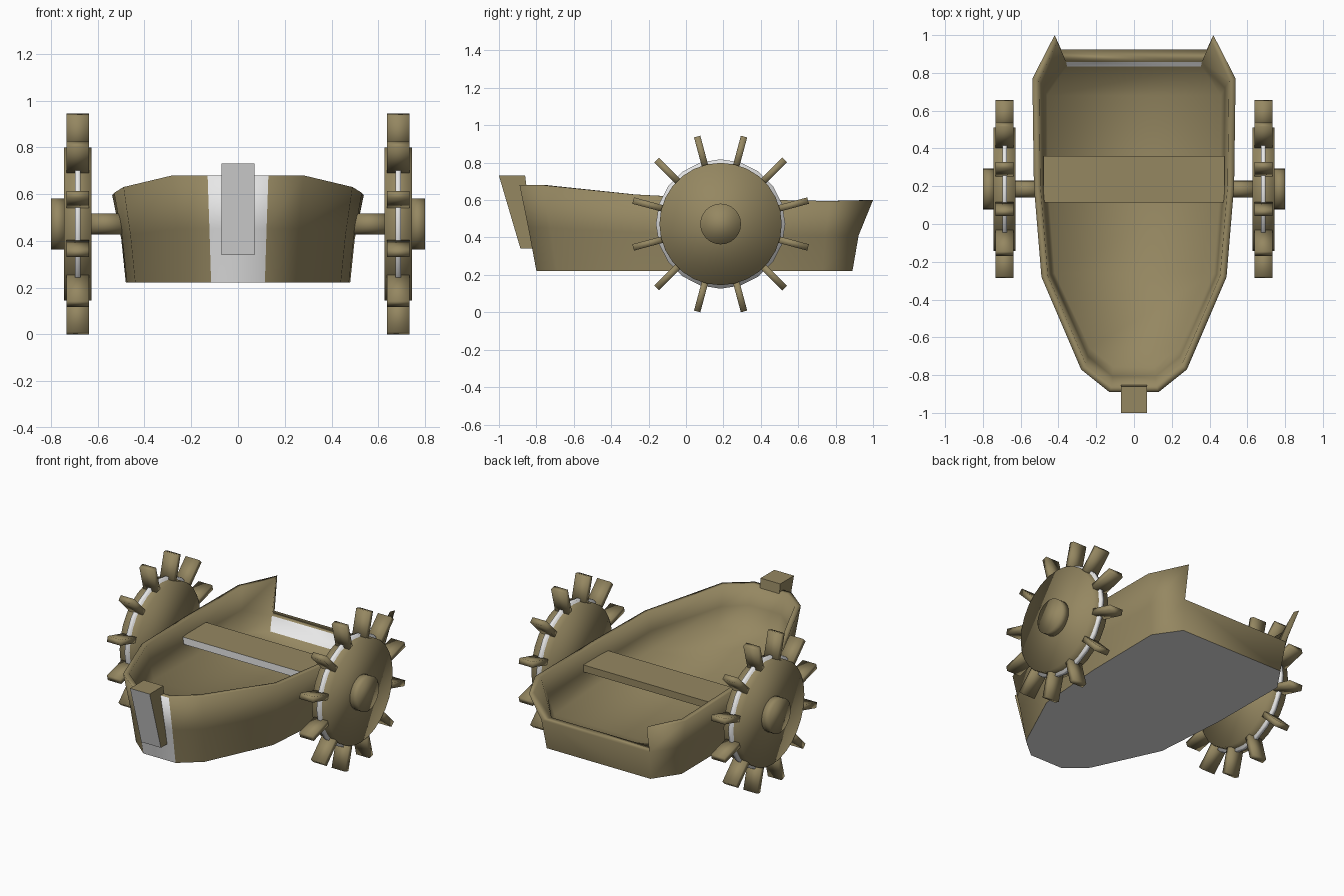
import bpy, bmesh, math
from mathutils import Vector, Matrix

if "Cube" in bpy.data.objects:
    bpy.data.objects.remove(bpy.data.objects["Cube"])


def material(name, col):
    m = bpy.data.materials.new(name)
    m.diffuse_color = (*col, 1)
    m.use_nodes = True
    m.node_tree.nodes["Principled BSDF"].inputs["Base Color"].default_value = m.diffuse_color
    return m


WOOD = material("brown wood", (0.30, 0.243, 0.12))
PALE = material("pale grey", (0.8, 0.8, 0.8))


def finish(name, bm, mats, smooth=True):
    bmesh.ops.recalc_face_normals(bm, faces=bm.faces)
    for f in bm.faces:
        f.smooth = smooth
    me = bpy.data.meshes.new(name)
    bm.to_mesh(me)
    bm.free()
    for m in mats:
        me.materials.append(m)
    ob = bpy.data.objects.new(name, me)
    bpy.context.collection.objects.link(ob)
    return ob


def box(bm, x0, x1, y0, y1, z0, z1, top_y=None):
    """Box, optionally with a different y range at the top."""
    res = bmesh.ops.create_cube(bm, size=1)
    for v in res["verts"]:
        top = v.co.z > 0
        ys = top_y if top and top_y else (y0, y1)
        v.co = Vector((x1 if v.co.x > 0 else x0,
                       ys[1] if v.co.y > 0 else ys[0],
                       z1 if top else z0))
    return res["verts"]


def pale_front(bm):
    bmesh.ops.recalc_face_normals(bm, faces=bm.faces)
    bm.normal_update()
    for f in bm.faces:
        if f.normal.y < -0.7:
            f.material_index = 1


# hull: stations from bow to stern = rim point, bottom point, floor point
STATIONS = [
    ((0.13, -0.89, 0.68), (0.115, -0.80), (0.11, -0.757, 0.45), (-0.35, 0.95)),
    ((0.28, -0.77, 0.68), (0.245, -0.69), (0.235, -0.655, 0.44), (-0.78, 0.66)),
    ((0.49, -0.28, 0.63), (0.44, -0.27), (0.42, -0.26, 0.405), (-0.97, 0.2)),
    ((0.53, 0.20, 0.605), (0.475, 0.20), (0.455, 0.20, 0.37), (-1.0, 0.0)),
    ((0.538, 0.77, 0.595), (0.48, 0.73), (0.46, 0.68, 0.335), (-1.0, -0.3)),
    ((0.42, 1.00, 0.60), (0.37, 0.89), (0.355, 0.835, 0.32), (-0.37, -0.93)),
]
Z_BOTTOM = 0.222


def section(i):
    rim, bot, floor, inw = STATIONS[i]
    rim, low = Vector(rim), Vector((*bot, Z_BOTTOM))
    floor, inw = Vector(floor), Vector((*inw, 0))
    last = i == len(STATIONS) - 1
    mid = low.lerp(rim, 0.48 - 0.036 * i)
    mid.z = low.z + (rim.z - low.z) * 0.5
    inner = rim + inw * 0.035
    in_mid = mid + inw * 0.07 if last else inner.lerp(floor, 0.5)
    return [low, mid, rim, inner, in_mid, floor]


bm = bmesh.new()
right = [[bm.verts.new(p) for p in section(i)] for i in range(len(STATIONS))]
left = [[bm.verts.new((-v.co.x, v.co.y, v.co.z)) for v in s] for s in right]
loop = left[::-1] + right
for a, b in zip(loop, loop[1:]):
    for j in range(5):
        f = bm.faces.new((a[j], b[j], b[j + 1], a[j + 1]))
        if j < 2 and a is left[0]:
            f.material_index = 1          # pale bow strip
L, R = left[-1], right[-1]
bm.faces.new((L[0], R[0], R[1], L[1]))    # transom outside
bm.faces.new((L[1], R[1], R[4], L[4]))    # transom top
bm.faces.new((L[4], R[4], R[5], L[5])).material_index = 1   # transom inside
for s in (L, R):
    bm.faces.new((s[1], s[2], s[3], s[4]))  # stern wing ends
# bottom and floor as strips across the hull
for a, b, c, d in zip(left, right, left[1:], right[1:]):
    bm.faces.new((a[0], b[0], d[0], c[0])).material_index = 1
    bm.faces.new((a[5], b[5], d[5], c[5]))
keel = {s[0] for s in loop}
for e in bm.edges:                        # crisp bottom edge
    if e.verts[0] in keel and e.verts[1] in keel:
        e.smooth = False
finish("hull", bm, (WOOD, PALE))

# seat plank
bm = bmesh.new()
box(bm, -0.48, 0.48, 0.115, 0.36, 0.482, 0.527)
pale_front(bm)
finish("seat", bm, (WOOD, PALE), smooth=False)

# leaning bow post
bm = bmesh.new()
box(bm, -0.07, 0.07, -0.885, -0.81, 0.34, 0.73, top_y=(-1.0, -0.86))
pale_front(bm)
finish("bow_post", bm, (WOOD, PALE), smooth=False)

# paddle wheels
CY, CZ = 0.185, 0.472


def drum(name, side, x0, x1, r, mat, segs=24):
    bm = bmesh.new()
    m = (Matrix.Translation((side * (x0 + x1) / 2, CY, CZ))
         @ Matrix.Rotation(math.pi / 2, 4, 'Y'))
    bmesh.ops.create_cone(bm, cap_ends=True, segments=segs, radius1=r,
                          radius2=r, depth=x1 - x0, matrix=m)
    finish(name, bm, (mat,))


for side, tag in ((1, "right"), (-1, "left")):
    drum(tag + "_axle", side, 0.49, 0.64, 0.045, WOOD, 16)
    drum(tag + "_wheel_disc", side, 0.627, 0.745, 0.327, WOOD, 28)
    drum(tag + "_wheel_band", side, 0.673, 0.697, 0.346, PALE, 20)
    drum(tag + "_hub", side, 0.74, 0.80, 0.109, WOOD, 24)
    bm = bmesh.new()
    for k in range(12):
        verts = box(bm, -0.048, 0.048, -0.0175, 0.0175, 0.30, 0.484)
        m = (Matrix.Translation((side * 0.686, CY, CZ))
             @ Matrix.Rotation(math.radians(15 + 30 * k), 4, 'X'))
        bmesh.ops.transform(bm, matrix=m, verts=verts)
    finish(tag + "_paddles", bm, (WOOD,))
